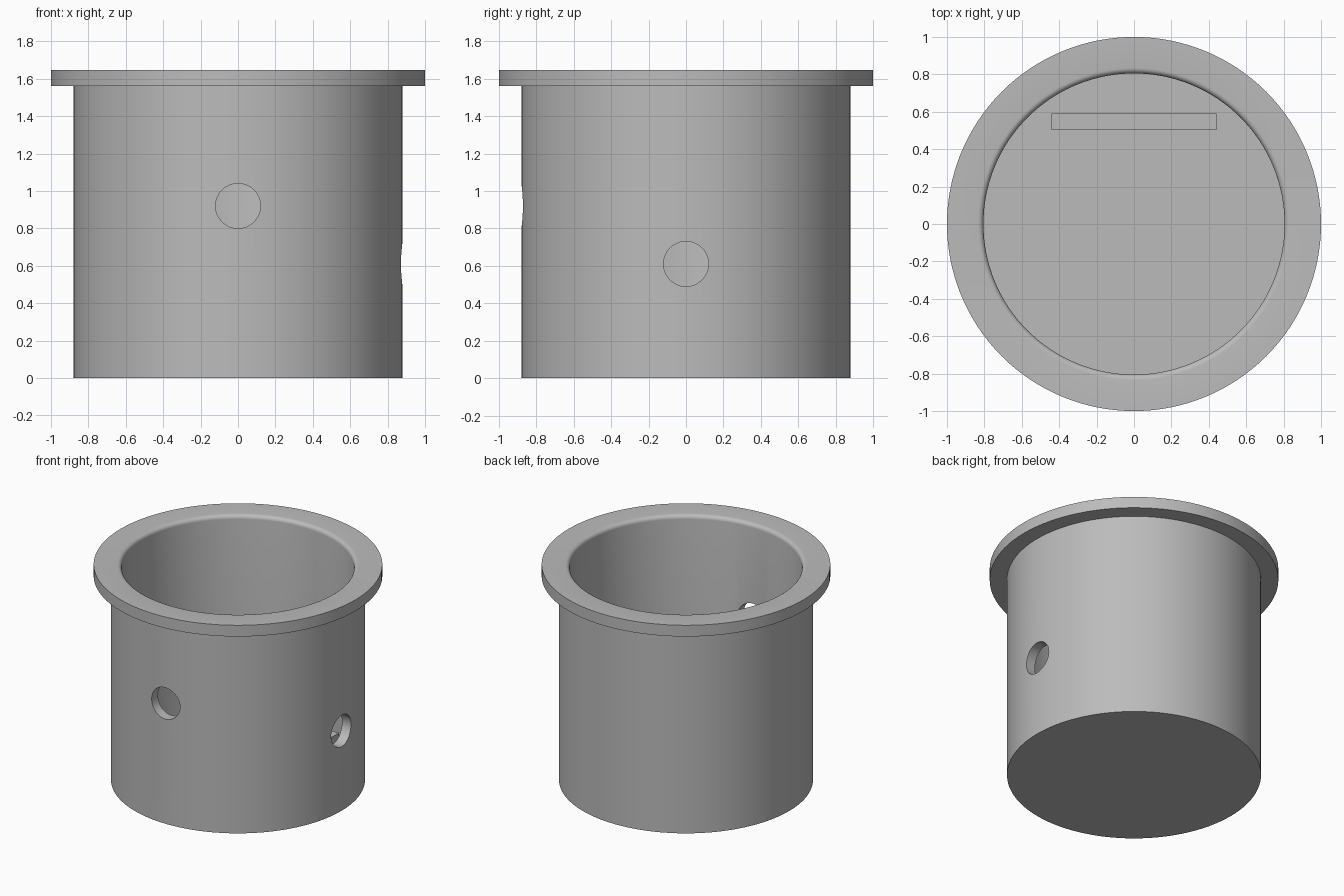
import bpy, bmesh, math
from mathutils import Matrix, Vector

cube = bpy.data.objects.get("Cube")
if cube:
    bpy.data.objects.remove(cube, do_unlink=True)

OUTER, INNER, FLANGE = 0.88, 0.805, 1.0
HEIGHT, FLANGE_Z, FLOOR, LIP = 1.647, 1.561, 0.088, 0.03
SIDES = 128

grey = bpy.data.materials.new("light grey")
grey.use_nodes = True
grey.diffuse_color = (0.5, 0.5, 0.5, 1)
grey.node_tree.nodes["Principled BSDF"].inputs["Base Color"].default_value = grey.diffuse_color


def make_object(name, bm):
    bmesh.ops.recalc_face_normals(bm, faces=bm.faces)
    mesh = bpy.data.meshes.new(name)
    bm.to_mesh(mesh)
    bm.free()
    mesh.materials.append(grey)
    obj = bpy.data.objects.new(name, mesh)
    bpy.context.collection.objects.link(obj)
    return obj


def lathe(name, profile):
    bm = bmesh.new()
    verts = [bm.verts.new((r, 0, z)) for r, z in profile]
    edges = [bm.edges.new(pair) for pair in zip(verts, verts[1:])]
    bmesh.ops.spin(bm, geom=verts + edges, cent=(0, 0, 0), axis=(0, 0, 1),
                   angle=math.tau, steps=SIDES)
    bmesh.ops.remove_doubles(bm, verts=bm.verts, dist=1e-5)
    return make_object(name, bm)


def hole_cutter(name, direction, z):
    bm = bmesh.new()
    turn = Vector(direction).to_track_quat('Z', 'Y').to_matrix().to_4x4()
    place = Matrix.Translation(Vector(direction) * OUTER + Vector((0, 0, z)))
    bmesh.ops.create_cone(bm, cap_ends=True, segments=48, radius1=0.12,
                          radius2=0.12, depth=0.4, matrix=place @ turn)
    obj = make_object(name, bm)
    obj.hide_render = True
    return obj


# Cup wall, floor, flange and rounded inner lip in one profile
lip = []
for i in range(7):
    a = math.radians(90 + 15 * i)
    lip.append((INNER + LIP + LIP * math.cos(a), HEIGHT - LIP + LIP * math.sin(a)))
cup = lathe("flanged_cup", [(0, 0), (OUTER, 0), (OUTER, FLANGE_Z), (FLANGE, FLANGE_Z),
                            (FLANGE, HEIGHT)] + lip + [(INNER, FLOOR), (0, FLOOR)])

# Round holes through the front and left walls
cutters = [hole_cutter("front_hole_cutter", (0, -1, 0), 0.92),
           hole_cutter("left_hole_cutter", (1, 0, 0), 0.61)]
bpy.context.view_layer.objects.active = cup
for cutter in cutters:
    mod = cup.modifiers.new("hole", 'BOOLEAN')
    mod.operation, mod.solver, mod.object = 'DIFFERENCE', 'EXACT', cutter
    bpy.ops.object.modifier_apply(modifier=mod.name)
    bpy.data.objects.remove(cutter, do_unlink=True)

bpy.ops.object.select_all(action='DESELECT')
cup.select_set(True)
bpy.ops.object.shade_smooth_by_angle(angle=math.radians(30))

# Upright rib standing on the cup floor
bm = bmesh.new()
bmesh.ops.create_cube(bm, size=1, matrix=Matrix.Translation((0, 0.546, 0.155))
                      @ Matrix.Diagonal((0.88, 0.088, 0.19, 1)))
make_object("floor_rib", bm)
